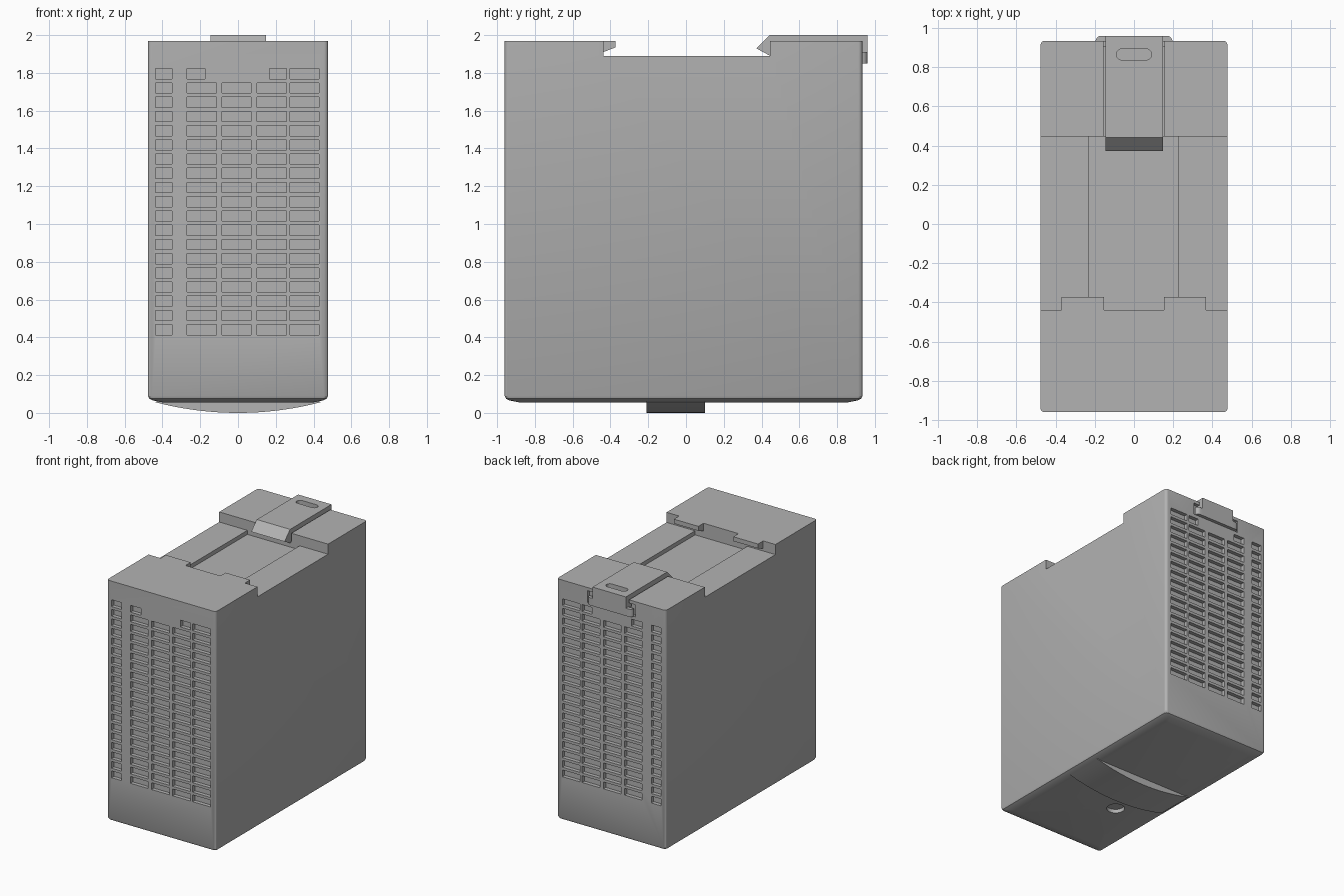
import bpy, bmesh, math

cube = bpy.data.objects.get("Cube")
if cube:
    bpy.data.objects.remove(cube, do_unlink=True)

grey = bpy.data.materials.new("housing grey")
grey.use_nodes = True
GREY = (0.45, 0.45, 0.45, 1)
grey.diffuse_color = GREY
grey.node_tree.nodes["Principled BSDF"].inputs["Base Color"].default_value = GREY


def finish(name, bm):
    bmesh.ops.recalc_face_normals(bm, faces=bm.faces)
    mesh = bpy.data.meshes.new(name)
    bm.to_mesh(mesh)
    bm.free()
    mesh.materials.append(grey)
    obj = bpy.data.objects.new(name, mesh)
    bpy.context.collection.objects.link(obj)
    return obj


def loft(name, rings):
    """Skin matching rings of points and cap both ends."""
    bm = bmesh.new()
    loops = [[bm.verts.new(p) for p in ring] for ring in rings]
    n = len(loops[0])
    for a, b in zip(loops, loops[1:]):
        for i in range(n):
            j = (i + 1) % n
            bm.faces.new((a[i], a[j], b[j], b[i]))
    bm.faces.new(loops[0][::-1])
    bm.faces.new(loops[-1])
    return finish(name, bm)


def boxes(name, spans):
    """One mesh of separate boxes given as (x0, x1, y0, y1, z0, z1)."""
    bm = bmesh.new()
    for x0, x1, y0, y1, z0, z1 in spans:
        made = bmesh.ops.create_cube(bm, size=1)["verts"]
        for v in made:
            v.co = (x1 if v.co.x > 0 else x0, y1 if v.co.y > 0 else y0,
                    z1 if v.co.z > 0 else z0)
    return finish(name, bm)


def rounded(x0, x1, y0, y1, r, steps=5):
    """Outline of a rounded rectangle, anticlockwise."""
    pts = []
    corners = ((x1 - r, y1 - r), (x0 + r, y1 - r), (x0 + r, y0 + r), (x1 - r, y0 + r))
    for k, (cx, cy) in enumerate(corners):
        for i in range(steps + 1):
            a = math.pi / 2 * (k + i / steps)
            pts.append((cx + r * math.cos(a), cy + r * math.sin(a)))
    return pts


def cut(target, cutter):
    cutter.hide_render = True
    mod = target.modifiers.new("cut", "BOOLEAN")
    mod.operation = "DIFFERENCE"
    mod.solver = "EXACT"
    mod.object = cutter
    deps = bpy.context.evaluated_depsgraph_get()
    mesh = bpy.data.meshes.new_from_object(target.evaluated_get(deps))
    target.modifiers.clear()
    target.data = mesh
    bpy.data.objects.remove(cutter, do_unlink=True)


def smooth(obj):
    bpy.ops.object.select_all(action="DESELECT")
    obj.select_set(True)
    bpy.context.view_layer.objects.active = obj
    bpy.ops.object.shade_smooth_by_angle(angle=math.radians(30))


W, FRONT, BACK, TOP = 0.477, -0.96, 0.934, 1.97
RAIL0, RAIL1, FLOOR = -0.438, 0.446, 1.89

# Housing with rounded upright edges and a softened base
rings = []
for z, d in ((0.055, 0.08), (0.066, 0.025), (0.075, 0.007), (0.09, 0), (TOP, 0)):
    rings.append([(x, y, z) for x, y in
                  rounded(d - W, W - d, FRONT + d, BACK - d, 0.022)])
housing = loft("housing", rings)

# Rail slot, shallow centre channel, latch guide and ear pockets
cut(housing, boxes("rail_cutter", [(-1, 1, RAIL0, RAIL1, FLOOR, 3)]))
cut(housing, boxes("channel_cutter", [(-0.23, 0.227, RAIL0, RAIL1, 1.858, 3)]))
cut(housing, boxes("guide_cutter", [(-0.155, 0.155, 0.4, 2, 1.9, 3)]))
cut(housing, boxes("ear_cutter", [(-0.21, -0.14, 0.905, 2, 1.85, 1.945),
                                  (0.14, 0.21, 0.905, 2, 1.85, 1.945)]))

# Ventilation slots, the same on front and back
columns = [(-0.436, -0.35), (-0.27, -0.115), (-0.085, 0.07), (0.1, 0.256), (0.274, 0.43)]
top_row = [columns[0], (-0.27, -0.176), (0.168, 0.256), columns[4]]
slots = []
for row in range(19):
    z = 0.44 + 0.0753 * row
    for x0, x1 in (top_row if row == 18 else columns):
        for wall, inward in ((FRONT, 1), (BACK, -1)):
            y0, y1 = sorted((wall - 0.1 * inward, wall + 0.03 * inward))
            slots.append((x0, x1, y0, y1, z - 0.027, z + 0.027))
cut(housing, boxes("vent_cutter", slots))

# Round adjuster recess in the base
circle = [(0.066 * math.cos(i * math.pi / 16) - 0.134,
           0.066 * math.sin(i * math.pi / 16) - 0.37) for i in range(32)]
cut(housing, loft("adjuster_cutter", [[(x, y, z) for x, y in circle] for z in (-0.1, 0.085)]))
smooth(housing)

# Fixed rail hooks
hook = ((RAIL0 - 0.01, TOP), (RAIL0 - 0.01, 1.907), (RAIL0, 1.91), (-0.373, 1.935), (-0.373, TOP))
for side, x0, x1 in (("right", -0.37, -0.153), ("left", 0.153, 0.367)):
    loft(side + "_rail_hook", [[(x, y, z) for y, z in hook] for x in (x0, x1)])

# Sliding latch with wedge nose, turned-down tail and pull slot
latch_side = ((0.372, 1.93), (0.442, 2.0), (0.96, 2.0), (0.96, 1.85),
              (0.93, 1.85), (0.93, 1.902), (0.446, 1.902), (0.446, 1.89))
latch = loft("sliding_latch", [[(x, y, z) for y, z in latch_side] for x in (-0.145, 0.147)])
pull = rounded(-0.09, 0.09, 0.837, 0.893, 0.0275)
cut(latch, loft("pull_cutter", [[(x, y, z) for x, y in pull] for z in (1.96, 2.1)]))
smooth(latch)

# Latch ears
for side, s in (("right", -1), ("left", 1)):
    outline = [(0.14, 0.93), (0.196, 0.93)]
    for i in range(6):
        a = math.pi / 2 * i / 5
        outline.append((0.168 + 0.028 * math.cos(a), 0.932 + 0.028 * math.sin(a)))
    outline.append((0.14, 0.96))
    smooth(loft(side + "_latch_ear",
                [[(s * x, y, z) for x, y in outline] for z in (1.85, 1.91)]))

# Bowed band across the base
half, sag = 0.44, 0.057
radius = (half * half + sag * sag) / (2 * sag)
span = math.asin(half / radius)
bow = []
for i in range(25):
    a = span * (i / 12 - 1)
    bow.append((radius * math.sin(a), radius - radius * math.cos(a)))
bow += [(half - 0.04, 0.07), (0.04 - half, 0.07)]
smooth(loft("base_band", [[(x, y, z) for x, z in bow] for y in (-0.21, 0.1)]))
